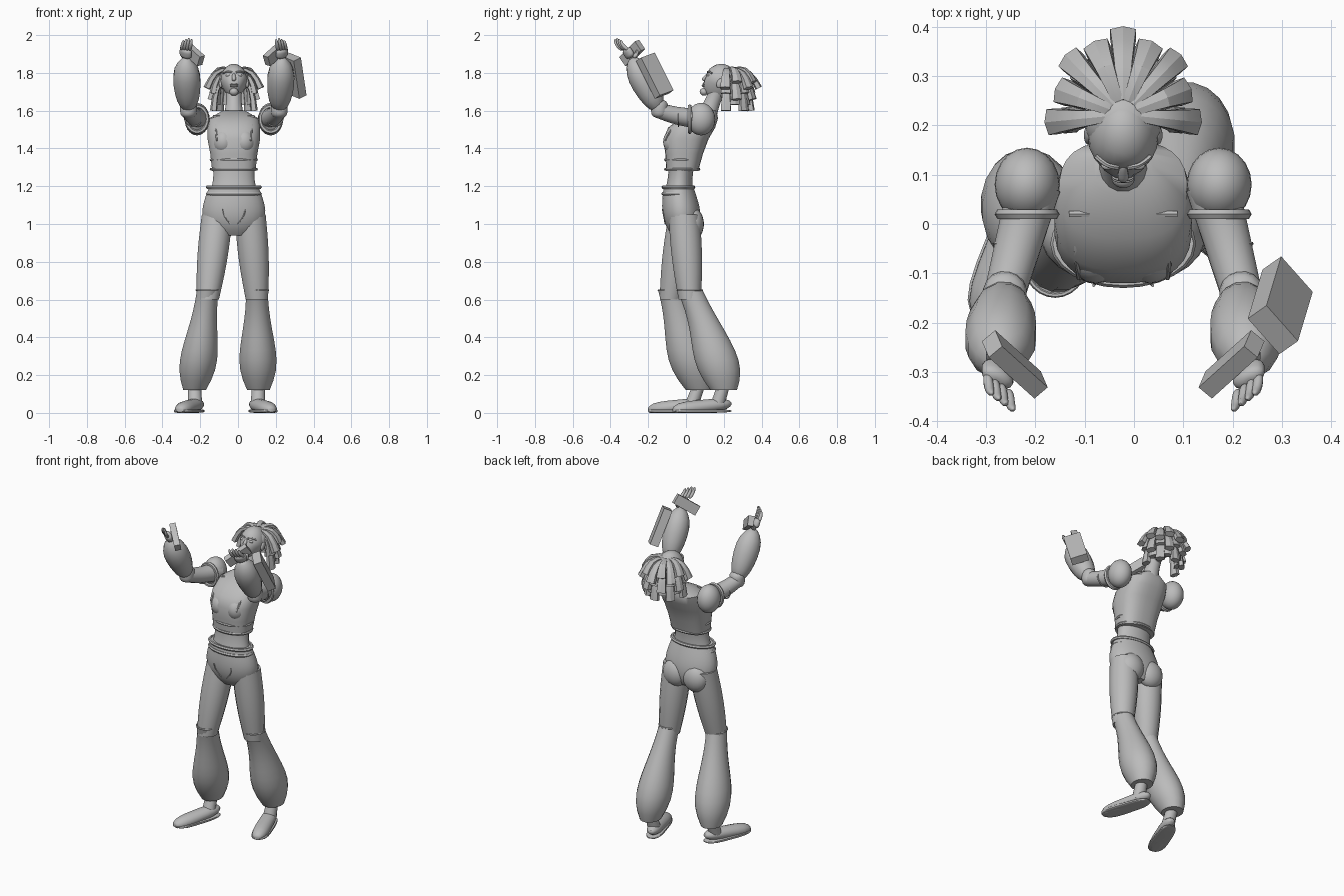
import bpy
import bmesh
from math import sin, cos, pi, tau, log, radians, copysign
from mathutils import Vector, Matrix

cube = bpy.data.objects.get("Cube")
if cube:
    bpy.data.objects.remove(cube, do_unlink=True)

tone = (.5, .5, .5, 1)
grey = bpy.data.materials.new("plain grey")
grey.use_nodes = True
grey.diffuse_color = tone
grey.node_tree.nodes["Principled BSDF"].inputs["Base Color"].default_value = tone

middle = -.022
right_to_left = Vector((1, 0, 0))
upward = Vector((0, 0, 1))


def finish(name, mesh_builder, sharp_angle=45):
    bmesh.ops.recalc_face_normals(mesh_builder, faces=mesh_builder.faces)
    mesh = bpy.data.meshes.new(name)
    mesh_builder.to_mesh(mesh)
    mesh_builder.free()
    mesh.materials.append(grey)
    part = bpy.data.objects.new(name, mesh)
    bpy.context.collection.objects.link(part)
    bpy.ops.object.select_all(action='DESELECT')
    part.select_set(True)
    bpy.context.view_layer.objects.active = part
    bpy.ops.object.shade_smooth_by_angle(angle=radians(sharp_angle))


def loft(name, sections, level=False, power=2, across=right_to_left, sides=16, closed=False, sharp_angle=45):
    """Skin ellipses given as (centre, half width, half depth)."""
    builder = bmesh.new()
    rings = []
    last = len(sections) - 1
    for index, (centre, width, depth) in enumerate(sections):
        if closed:
            before, after = sections[index - 1][0], sections[(index + 1) % (last + 1)][0]
        else:
            before, after = sections[max(index - 1, 0)][0], sections[min(index + 1, last)][0]
        along = upward if level else (after - before).normalized()
        side = (across - along * across.dot(along)).normalized()
        out = along.cross(side)
        ring = []
        for step in range(sides):
            angle = tau * (step + .5) / sides
            u, v = (copysign(abs(f) ** (2 / power), f) for f in (cos(angle), sin(angle)))
            spot = centre + side * u * width + out * v * depth
            spot.z = max(spot.z, 0)
            ring.append(builder.verts.new(spot))
        rings.append(ring)
    pairs = list(zip(rings, rings[1:]))
    if closed:
        pairs.append((rings[-1], rings[0]))
    else:
        builder.faces.new(rings[0])
        builder.faces.new(rings[-1])
    for lower, upper in pairs:
        for step in range(sides):
            builder.faces.new((lower[step - 1], lower[step], upper[step], upper[step - 1]))
    finish(name, builder, sharp_angle)


def limb(name, start, end, first, final, bulge=0, peak=.5, bow=(0, 0, 0), depth=1, rounded=False,
         steps=10, **options):
    """Straight or bowed limb that tapers, swells at its peak and may have rounded ends."""
    start, end, bow = Vector(start), Vector(end), Vector(bow)
    sections = []
    for step in range(steps + 1):
        t = step / steps
        if rounded:
            t = .5 - .49 * cos(pi * t)
        swell = sin(pi * t ** (log(.5) / log(peak)))
        radius = first + (final - first) * t + bulge * swell
        if rounded:
            radius *= (1 - abs(2 * t - 1) ** 4) ** .5
        sections.append((start.lerp(end, t) + bow * sin(pi * t), radius, radius * depth))
    loft(name, sections, **options)


def hoop(name, centre, width, depth, thick, turn=Matrix.Identity(3)):
    """Oval piping around a body part."""
    path = []
    for step in range(24):
        angle = tau * step / 24
        path.append((Vector(centre) + turn @ Vector((width * cos(angle), depth * sin(angle), 0)), thick, thick))
    loft(name, path, closed=True, across=turn @ upward, sides=6)


def ball(name, placement, radii, jaw=0, flatten=1):
    """Ellipsoid, with an optional narrowed jaw and flattened front."""
    builder = bmesh.new()
    bmesh.ops.create_uvsphere(builder, u_segments=20, v_segments=14, radius=1)
    for vert in builder.verts:
        vert.co.x *= 1 + jaw * min(vert.co.z, 0)
        vert.co.y = max(vert.co.y, -flatten)
    builder.transform(placement @ Matrix.Diagonal((*radii, 1)))
    finish(name, builder, 60)


def block(name, centre, axis, facing, size):
    """Box with its length along axis and its thickness along facing."""
    length = Vector(axis).normalized()
    normal = Vector(facing)
    normal = (normal - length * normal.dot(length)).normalized()
    turn = Matrix((length, normal.cross(length), normal)).transposed().to_4x4()
    builder = bmesh.new()
    bmesh.ops.create_cube(builder, size=1)
    builder.transform(Matrix.Translation(centre) @ turn @ Matrix.Diagonal((*size, 1)))
    finish(name, builder, 10)


def seam(name, start, end, bow=(0, 0, 0), thick=.005):
    limb(name, start, end, thick, thick, bow=bow, sides=6, across=Vector((1, 2, 3)))


# Torso: bare waist, crop top, hips and belt
limb("waist", (middle, -.04, 1.15), (middle, -.02, 1.35), .13, .12, -.015, depth=.6, level=True, sides=24)
ribs = [(-.02, 1.28, .115, .085), (-.01, 1.37, .125, .1), (0, 1.45, .14, .12),
        (.03, 1.51, .14, .125), (.07, 1.56, .13, .1), (.11, 1.6, .06, .05)]
loft("crop_top", [(Vector((middle, y, z)), width, depth) for y, z, width, depth in ribs],
     level=True, power=2.6, sides=28)
for height in (1.29, 1.34):
    hoop("top_hem", (middle, -.02, height), .12, .088, .008)
limb("hips", (middle, -.01, .94), (middle, -.04, 1.2), .1, .13, .055, .4, depth=.6, level=True, sides=24)
for height in (1.16, 1.195):
    hoop("belt", (middle, -.04, height), .138, .08, .01)
seam("neckline", (middle - .11, .02, 1.57), (middle + .11, .02, 1.57), thick=.007)

# Legs: thigh, knee seam, flared trouser, ankle, shoe and sole
legs = {
    "right": ((-.11, -.01, 1.05), (-.16, -.08, .6), (-.23, .07, .12), (-.2, .1, 0), (-.31, -.2, 0), 0),
    "left": ((.065, -.01, 1.05), (.1, .02, .6), (.108, .2, .12), (.08, .24, 0), (.18, -.07, 0), .02),
}
for side, (hip, knee, hem, heel, toe, sway) in legs.items():
    hip, knee, hem, heel, toe = map(Vector, (hip, knee, hem, heel, toe))
    limb(side + "_thigh", hip, knee, .083, .06, .01, level=True)
    cuff = knee + upward * .05
    hoop(side + "_knee_seam", cuff, .06, .065, .005)
    limb(side + "_flare", cuff, hem, .058, .06, .04, .7, (0, sway, 0), 1.18, level=True, sides=20)
    limb(side + "_ankle", heel.lerp(toe, .25) + upward * .03, hem + upward * .03, .04, .034, level=True)
    limb(side + "_shoe", heel + upward * .05, toe + upward * .015, .043, .05, depth=.8, rounded=True)
    limb(side + "_sole", heel + upward * .01, toe + upward * .01, .046, .055, depth=.2, rounded=True, power=5)

# Arms and the paired details of the torso
for sign, side in ((-1, "right"), (1, "left")):
    def spot(out, y, z):
        return Vector((middle + sign * out, y, z))

    ball(side + "_bust", Matrix.Translation(spot(.055, -.055, 1.435)), (.06, .066, .07))
    ball(side + "_buttock", Matrix.Translation(spot(.07, .035, 1)), (.08, .06, .085))
    seam(side + "_bib_edge", spot(.1, .02, 1.56), spot(.09, -.11, 1.44), (0, -.02, .01))
    seam(side + "_pocket_edge", spot(.06, -.125, 1.08), spot(.02, -.11, 1), (sign * .01, 0, 0), .003)

    ball(side + "_shoulder_puff", Matrix.Translation(spot(.195, .08, 1.555)), (.066, .075, .086))
    facing_front = Matrix.Rotation(pi / 2, 3, 'X')
    hoop(side + "_puff_cuff", spot(.195, .02, 1.555), .055, .068, .011, facing_front)
    hoop(side + "_arm_band", spot(.215, -.04, 1.565), .046, .048, .004, facing_front)
    shoulder, elbow, wrist = spot(.18, .08, 1.56), spot(.24, -.14, 1.6), spot(.255, -.29, 1.88)
    limb(side + "_upper_arm", shoulder, elbow, .055, .042, bow=(0, 0, -.01))
    limb(side + "_elbow", elbow + upward * -.04, elbow + upward * .06, .045, .045, rounded=True)
    limb(side + "_sleeve", elbow, wrist, .055, .05, .022, .6, rounded=True, sides=12)

    # Hand: palm, four fingers and thumb
    spread = Vector((sign * .8, .6, 0))
    palm = wrist + Vector((0, -.03, .05))
    limb(side + "_palm", wrist, palm, .036, .036, depth=.6, rounded=True, across=spread)
    for finger in range(4):
        base = palm + spread * (.018 * (1.5 - finger)) - upward * .01
        reach = .065 - .006 * abs(finger - 2)
        limb(side + "_finger", base, base + Vector((-sign * .01, -.04, reach)), .012, .007,
             bow=(0, -.01, 0), rounded=True, sides=8)
    limb(side + "_thumb", wrist + spread * .02, wrist + Vector((0, .035, .06)), .014, .01,
         bow=(0, .01, 0), rounded=True, sides=8)
    block(side + "_hand_box", spot(.22, -.285, 1.905), (-sign, -.9, -.9), (-sign * .6, .7, .3), (.15, .06, .036))
block("forearm_box", (.297, -.165, 1.785), (-.03, -.1, .2), (.8, .6, .3), (.225, .1, .05))

# Head, tipped back
head = Matrix.Translation((middle, .178, 1.752)) @ Matrix.Rotation(radians(-24), 4, 'X')


def on_head(x, y, z):
    return head @ Vector((x, y, z))


def feature(name, x, y, z, radii):
    ball(name, head @ Matrix.Translation((x, y, z)), radii)


limb("neck", (middle, .11, 1.57), (middle, .17, 1.72), .055, .045, -.008)
ball("head", head, (.072, .085, .098), jaw=.42, flatten=.9)
feature("chin", 0, -.055, -.082, (.024, .022, .02))
limb("nose", on_head(0, -.07, .02), on_head(0, -.085, -.03), .007, .014, rounded=True, sides=8)
for height in (-.046, -.055):
    feature("lip", 0, -.07, height, (.022, .009, .005))
for sign in (-1, 1):
    feature("eye", sign * .03, -.068, .008, (.015, .01, .008))
    feature("ear", sign * .07, .005, -.005, (.01, .018, .027))
    seam("brow", on_head(sign * .01, -.078, .02), on_head(sign * .055, -.056, .025), (0, -.006, .008))

# Hair: a cap with chunky locks fanning back in three rows
feature("hair_cap", 0, .022, .02, (.078, .072, .077))
crown = Vector((middle, .222, 1.82))
for row in range(3):
    for lock in range(9):
        angle = radians(95) * (lock / 4 - 1)
        outward = Vector((.88 * sin(angle), cos(angle), 0))
        wave = .016 * (-1) ** (lock + row)
        root = crown + outward * (.03 + .015 * row) - upward * .03 * row
        tip = crown + outward * (.155 - .02 * row + wave / 2) - upward * (.085 + .06 * row + wave)
        limb("hair_lock", root, tip, .012, .029, bow=outward * .012 + upward * .03, depth=.65, steps=4,
             sides=6, power=3, across=Vector((cos(angle), -sin(angle), 0)), sharp_angle=25)
